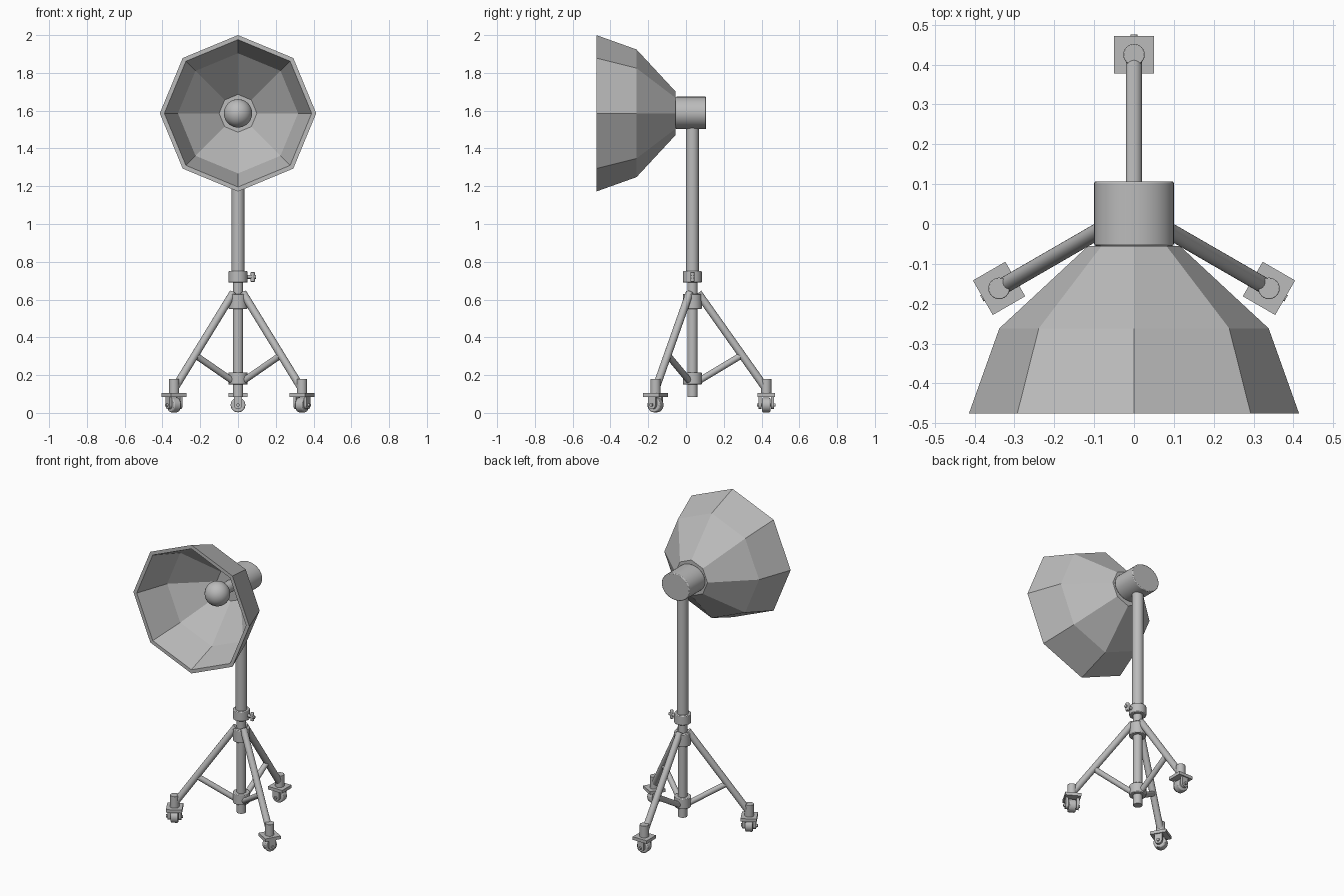
import bpy, math
from mathutils import Vector, Matrix

if "Cube" in bpy.data.objects:
    bpy.data.objects.remove(bpy.data.objects["Cube"])

grey = bpy.data.materials.new("studio_grey")
grey.use_nodes = True
grey.diffuse_color = (0.5, 0.5, 0.5, 1)
grey.node_tree.nodes["Principled BSDF"].inputs["Base Color"].default_value = (0.5, 0.5, 0.5, 1)

AXIS = Vector((0, 0.034, 0))   # pole position
LAMP_Z = 1.588


def finish(name, bevel=0.0, angle=35):
    ob = bpy.context.object
    ob.name = name
    ob.data.materials.clear()
    ob.data.materials.append(grey)
    bpy.ops.object.transform_apply(location=False, rotation=False, scale=True)
    if bevel:
        mod = ob.modifiers.new("soft_edge", 'BEVEL')
        mod.width = bevel
        mod.segments = 2
        mod.limit_method = 'ANGLE'
        mod.angle_limit = math.radians(50)
    bpy.ops.object.shade_smooth_by_angle(angle=math.radians(angle))
    return ob


def rod(name, a, b, radius, sides=24, bevel=0.0):
    a, b = Vector(a), Vector(b)
    d = b - a
    bpy.ops.mesh.primitive_cylinder_add(
        vertices=sides, radius=radius, depth=d.length, location=(a + b) / 2,
        rotation=d.to_track_quat('Z', 'Y').to_euler())
    return finish(name, bevel)


def box(name, centre, size, turn=0.0, bevel=0.0):
    bpy.ops.mesh.primitive_cube_add(size=1, location=centre, rotation=(0, 0, turn))
    bpy.context.object.scale = size
    return finish(name, bevel)


def upright(name, z0, z1, radius, bevel=0.0):
    return rod(name, AXIS + Vector((0, 0, z0)), AXIS + Vector((0, 0, z1)), radius, 32, bevel)


# Telescopic pole and collars
upright("lower_pole", 0.085, 0.75, 0.027)
upright("upper_pole", 0.74, 1.56, 0.034)
upright("clamp_collar", 0.69, 0.75, 0.05, 0.004)
upright("upper_hub", 0.55, 0.63, 0.05, 0.004)
upright("lower_hub", 0.15, 0.215, 0.05, 0.004)

# Wing screw on the model's left
rod("clamp_screw", (0.04, 0.034, 0.72), (0.095, 0.034, 0.72), 0.01, 16)
rod("wing_grip", (0.078, 0.034, 0.694), (0.078, 0.034, 0.746), 0.011, 16, 0.003)

# Three legs with struts and casters
for label, degrees in (("rear", 90), ("right", 210), ("left", 330)):
    turn = math.radians(degrees)
    place = Matrix.Translation(AXIS) @ Matrix.Rotation(turn, 4, 'Z')

    def at(r, z, side=0.0):
        return place @ Vector((r, side, z))

    rod(label + "_leg", at(0.03, 0.635), at(0.391, 0.125), 0.0205)
    rod(label + "_strut", at(0.03, 0.167), at(0.255, 0.302), 0.017)
    rod(label + "_caster_stem", at(0.391, 0.095), at(0.391, 0.18), 0.027, 24, 0.002)
    box(label + "_caster_plate", at(0.391, 0.095), (0.094, 0.1, 0.02), turn)
    rod(label + "_wheel", at(0.369, 0.042), at(0.413, 0.042), 0.039, 32, 0.006)
    rod(label + "_axle", at(0.343, 0.042), at(0.441, 0.042), 0.009, 16)
    for n, r in enumerate((0.359, 0.423)):
        box(f"{label}_fork_{n}", at(r, 0.068), (0.016, 0.044, 0.05), turn)
        rod(f"{label}_fork_end_{n}", at(r - 0.008, 0.042), at(r + 0.008, 0.042), 0.022)

# Oval lamp housing
ob = rod("lamp_housing", (0, -0.055, LAMP_Z), (0, 0.107, LAMP_Z), 0.1, 48, 0.005)
for v in ob.data.vertices:
    q = ob.rotation_euler.to_matrix()
    p = q @ v.co
    p.z *= 0.86
    v.co = q.transposed() @ p

# Eight-sided reflector: outer skin, rim, inner skin
profile = [(-0.055, 0.0), (-0.055, 0.115), (-0.262, 0.338), (-0.475, 0.414),
           (-0.475, 0.39), (-0.267, 0.318), (-0.075, 0.1), (-0.075, 0.0)]
verts, faces = [], []
for y, r in profile:
    for i in range(8):
        a = math.pi / 4 * i
        verts.append((r * math.sin(a), y, 1.586 + r * math.cos(a)))
for k in range(len(profile) - 1):
    for i in range(8):
        j = (i + 1) % 8
        faces.append((k * 8 + i, k * 8 + j, k * 8 + 8 + j, k * 8 + 8 + i))
mesh = bpy.data.meshes.new("reflector")
mesh.from_pydata(verts, [], faces)
shade = bpy.data.objects.new("reflector", mesh)
bpy.context.collection.objects.link(shade)
bpy.ops.object.select_all(action='DESELECT')
shade.select_set(True)
bpy.context.view_layer.objects.active = shade
bpy.ops.object.mode_set(mode='EDIT')
bpy.ops.mesh.select_all(action='SELECT')
bpy.ops.mesh.remove_doubles(threshold=0.0001)
bpy.ops.mesh.normals_make_consistent(inside=False)
bpy.ops.object.mode_set(mode='OBJECT')
finish("reflector", 0, 15)

# Bulb and its neck
rod("bulb_neck", (0, -0.06, 1.586), (0, -0.17, 1.586), 0.035)
bpy.ops.mesh.primitive_uv_sphere_add(segments=32, ring_count=16, radius=0.075,
                                     location=(0, -0.21, 1.586))
finish("bulb")
